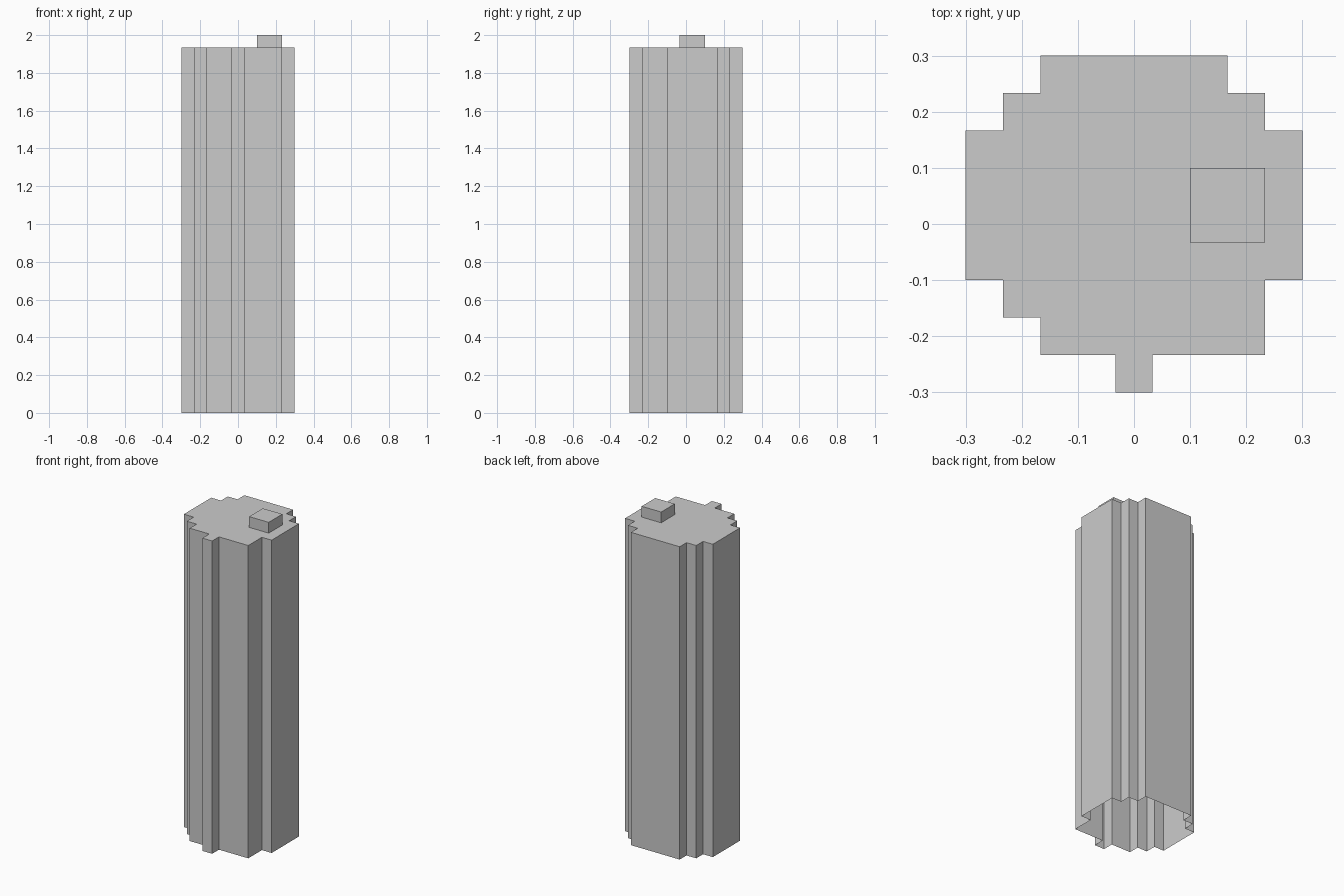
import bpy, bmesh

if "Cube" in bpy.data.objects:
    bpy.data.objects.remove(bpy.data.objects["Cube"])

U = 1 / 30          # half a voxel
BODY_TOP, KNOB_TOP = 58, 60

# Stepped round footprint and knob footprint, in half voxels, counter-clockwise
BODY = [(-1, -9), (1, -9), (1, -7), (7, -7), (7, -3), (9, -3), (9, 5), (7, 5),
        (7, 7), (5, 7), (5, 9), (-5, 9), (-5, 7), (-7, 7), (-7, 5), (-9, 5),
        (-9, -3), (-7, -3), (-7, -5), (-5, -5), (-5, -7), (-1, -7)]
KNOB = [(3, -1), (7, -1), (7, 3), (3, 3)]


def ring(bm, pts, z):
    return [bm.verts.new((x * U, y * U, z * U)) for x, y in pts]


def walls(bm, low, high):
    n = len(low)
    for i in range(n):
        j = (i + 1) % n
        bm.faces.new((low[i], low[j], high[j], high[i]))


def loop_edges(bm, verts):
    return [bm.edges.get((v, verts[i - 1])) for i, v in enumerate(verts)]


def finish(bm, name):
    mesh = bpy.data.meshes.new(name)
    bm.to_mesh(mesh)
    bm.free()
    obj = bpy.data.objects.new(name, mesh)
    bpy.context.collection.objects.link(obj)


bm = bmesh.new()
# Body walls, open at the bottom
body_top = ring(bm, BODY, BODY_TOP)
walls(bm, ring(bm, BODY, 0), body_top)
# Hollow knob walls and lid
knob_base, knob_top = ring(bm, KNOB, BODY_TOP), ring(bm, KNOB, KNOB_TOP)
walls(bm, knob_base, knob_top)
bm.faces.new(knob_top)
# Body top between the outline and the knob
bmesh.ops.triangle_fill(bm, use_beauty=True, normal=(0, 0, 1),
                        edges=loop_edges(bm, body_top) + loop_edges(bm, knob_base))
bm.normal_update()
for f in bm.faces:
    if f.normal.z < -0.5:
        f.normal_flip()
finish(bm, "pillar_shell")
